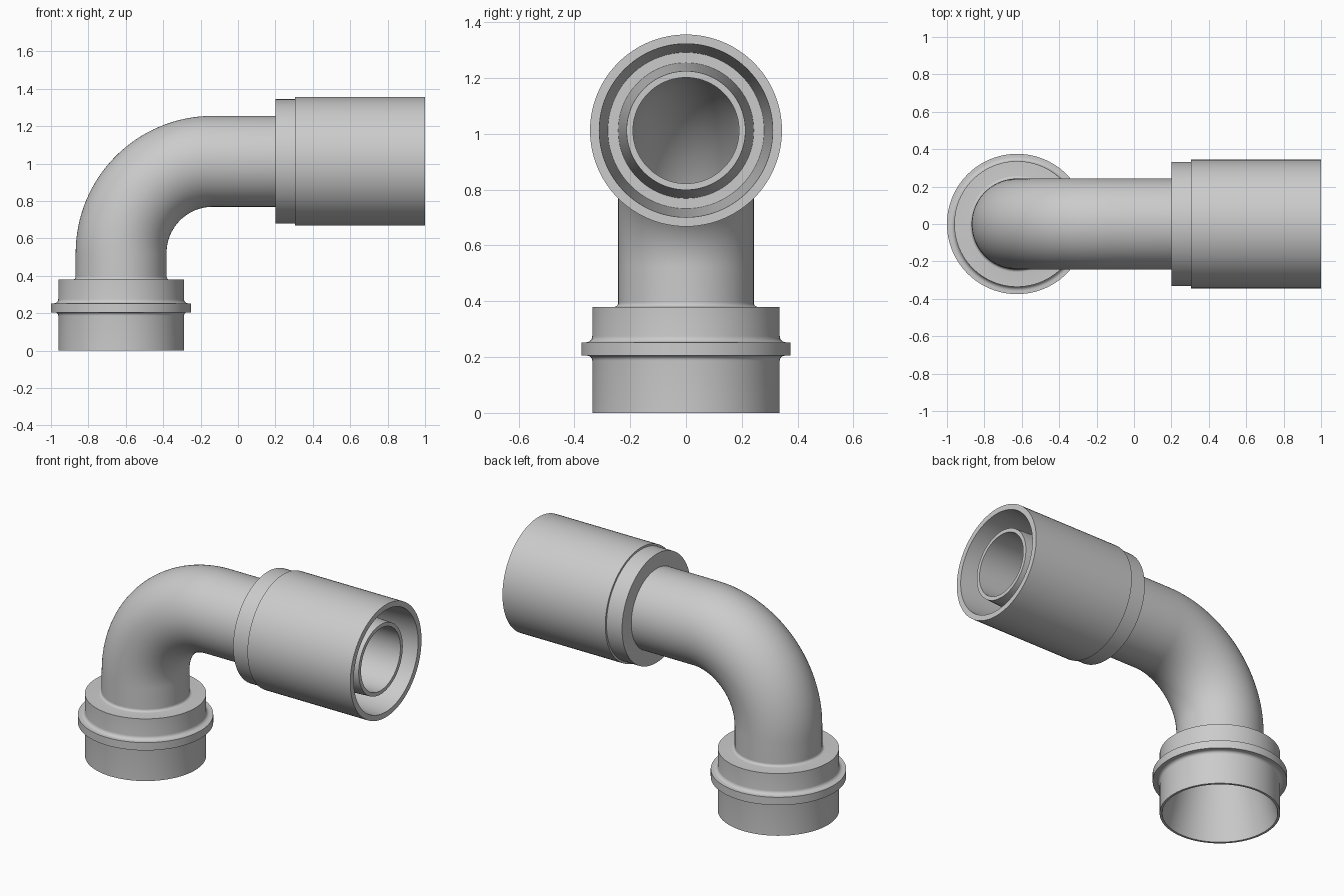
import bpy, math
from math import sin, cos, pi

if "Cube" in bpy.data.objects:
    bpy.data.objects.remove(bpy.data.objects["Cube"])

AX, AZ, BEND = -0.625, 1.012, 0.49      # vertical axis x, horizontal axis z, bend radius
S0 = AZ - BEND                          # path length where the bend starts
S1 = S0 + BEND * pi / 2                 # path length where the bend ends
SEG = 96


def at_x(x):
    """Path length of a point on the horizontal leg."""
    return S1 + x - (AX + BEND)


def frame(s):
    """Centre and bend angle of the centreline at path length s."""
    if s <= S0:
        return AX, s, 0.0
    if s >= S1:
        return AX + BEND + s - S1, AZ, pi / 2
    a = (s - S0) / BEND
    return AX + BEND * (1 - cos(a)), S0 + BEND * sin(a), a


def sweep(name, profile):
    """Revolve a (path length, radius) profile around the bent centreline."""
    verts, faces = [], []
    for s, r in profile:
        cx, cz, a = frame(s)
        for k in range(SEG):
            t = 2 * pi * k / SEG
            verts.append((cx + r * cos(t) * cos(a), r * sin(t), cz - r * cos(t) * sin(a)))
    for i in range(len(profile) - 1):
        for k in range(SEG):
            n = (k + 1) % SEG
            faces.append((i * SEG + k, i * SEG + n, (i + 1) * SEG + n, (i + 1) * SEG + k))
    me = bpy.data.meshes.new(name)
    me.from_pydata(verts, [], faces)
    ob = bpy.data.objects.new(name, me)
    bpy.context.collection.objects.link(ob)
    bpy.ops.object.select_all(action='DESELECT')
    ob.select_set(True)
    bpy.context.view_layer.objects.active = ob
    bpy.ops.object.shade_smooth_by_angle(angle=math.radians(30))
    return ob


def arc(s, r, rad, a0, a1, n=6):
    """Fillet points around (s, r); angle 0 points along the path, 90 outward."""
    return [(s + rad * cos(math.radians(a0 + (a1 - a0) * i / n)),
             r + rad * sin(math.radians(a0 + (a1 - a0) * i / n))) for i in range(n + 1)]


PIPE, BORE = 0.243, 0.19
TOP = 0.38                              # top of the collar
bend = [S0 + (S1 - S0) * i / 32 for i in range(33)]
cone = BORE + 0.13 * (0.5 - TOP) / 0.5  # cone radius at the collar top

# Lower collar with filleted flange and conical socket
sweep("lower_collar",
      [(TOP, cone), (0, 0.322), (0, 0.336)]
      + arc(0.187, 0.354, 0.018, -90, 0)
      + [(0.205, 0.375), (0.253, 0.375)]
      + arc(0.275, 0.358, 0.022, 180, 270)
      + [(TOP, 0.336)]
      + arc(TOP + 0.015, PIPE + 0.015, 0.015, 180, 270))

# Bent tube, ending in a tapered nipple inside the sleeve
sweep("elbow_tube",
      [(TOP + 0.015, PIPE)] + [(s, PIPE) for s in bend]
      + [(at_x(0.35), PIPE), (at_x(0.965), 0.213), (at_x(0.965), BORE)]
      + [(s, BORE) for s in reversed(bend)]
      + [(0.5, BORE), (TOP, cone)])

# Stepped crimp sleeve, open at the right end
sweep("crimp_sleeve",
      [(at_x(0.2), PIPE), (at_x(0.2), 0.332), (at_x(0.305), 0.332),
       (at_x(0.305), 0.344), (at_x(1.0), 0.344), (at_x(1.0), 0.311),
       (at_x(0.35), 0.28), (at_x(0.35), PIPE)])
